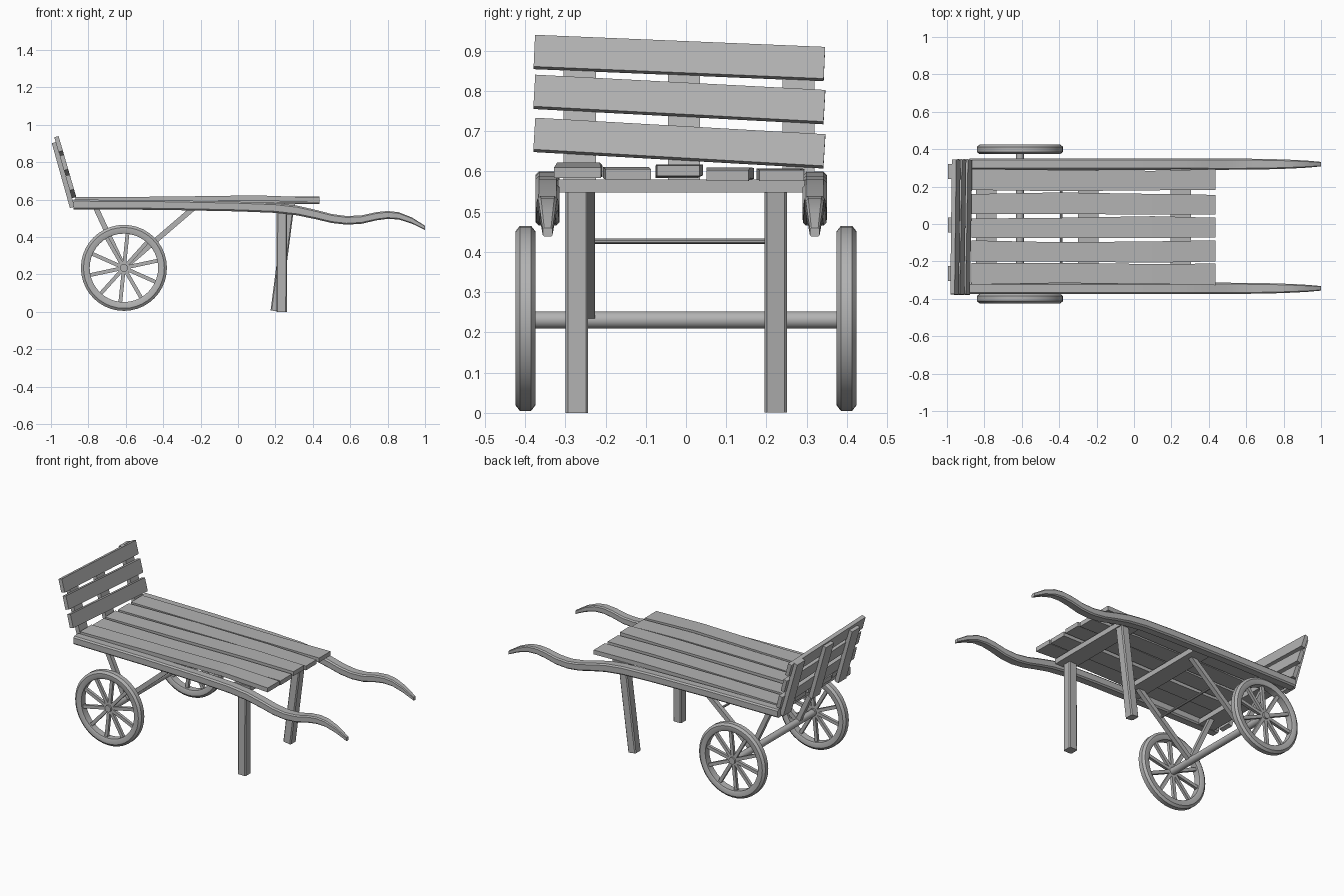
import bpy, bmesh, math
from mathutils import Vector

if "Cube" in bpy.data.objects:
    bpy.data.objects.remove(bpy.data.objects["Cube"])

# one dark grey for the whole cart
GREY = bpy.data.materials.new("dark_grey")
GREY.diffuse_color = (0.45, 0.45, 0.45, 1)
GREY.use_nodes = True
GREY.node_tree.nodes["Principled BSDF"].inputs["Base Color"].default_value = GREY.diffuse_color


def finish(name, bm, smooth=False):
    bmesh.ops.recalc_face_normals(bm, faces=bm.faces)
    me = bpy.data.meshes.new(name)
    bm.to_mesh(me)
    bm.free()
    me.materials.append(GREY)
    ob = bpy.data.objects.new(name, me)
    bpy.context.collection.objects.link(ob)
    if smooth:
        bpy.ops.object.select_all(action='DESELECT')
        ob.select_set(True)
        bpy.context.view_layer.objects.active = ob
        bpy.ops.object.shade_smooth_by_angle(angle=math.radians(30))
    return ob


def loft(bm, rings, closed=False):
    """Skin a list of point rings; cap the ends unless closed."""
    vs = [[bm.verts.new(p) for p in r] for r in rings]
    n = len(vs[0])
    pairs = list(zip(vs, vs[1:] + vs[:1])) if closed else list(zip(vs, vs[1:]))
    for a, b in pairs:
        for i in range(n):
            j = (i + 1) % n
            bm.faces.new((a[i], a[j], b[j], b[i]))
    if not closed:
        bm.faces.new(vs[0][::-1])
        bm.faces.new(vs[-1])


def section(w, h, c):
    """Rectangle outline with chamfer c."""
    w, h = w / 2, h / 2
    if c == 0:
        return [(-w, -h), (w, -h), (w, h), (-w, h)]
    return [(-w + c, -h), (w - c, -h), (w, -h + c), (w, h - c),
            (w - c, h), (-w + c, h), (-w, h - c), (-w, -h + c)]


def bar(bm, a, b, w, h, side, c=0.0):
    """Straight bar from a to b; w is measured along 'side'."""
    a, b = Vector(a), Vector(b)
    d = (b - a).normalized()
    s = Vector(side)
    s = (s - d * s.dot(d)).normalized()
    t = d.cross(s)
    sec = section(w, h, c)
    loft(bm, [[p + s * u + t * v for u, v in sec] for p in (a, b)])


def rod(bm, a, b, r, n=16):
    a, b = Vector(a), Vector(b)
    d = (b - a).normalized()
    s = d.orthogonal().normalized()
    t = d.cross(s)
    loft(bm, [[p + (s * math.cos(k * math.tau / n) + t * math.sin(k * math.tau / n)) * r
               for k in range(n)] for p in (a, b)])


YC = -0.012  # the frame sits slightly off the axle centre

# side rails that sweep into handles: x, centre z, width, height
path = [(-0.88, 0.574, .06, .052), (-0.4, 0.571, .06, .052), (0.0, 0.563, .06, .052),
        (0.2, 0.555, .06, .052), (0.32, 0.541, .06, .052), (0.42, 0.519, .06, .05),
        (0.5, 0.499, .06, .048), (0.58, 0.489, .059, .046), (0.66, 0.493, .057, .045),
        (0.74, 0.511, .054, .044), (0.80, 0.518, .050, .042), (0.86, 0.513, .045, .039),
        (0.93, 0.488, .037, .033), (1.0, 0.449, .024, .022)]
for side, label in ((1, "back"), (-1, "front")):
    bm = bmesh.new()
    loft(bm, [[(x, YC + side * 0.332 + u, z + v) for u, v in section(w, h, min(w, h) * .16)]
              for x, z, w, h in path])
    finish(label + "_rail", bm, True)

# deck planks with a slight bow: centre y, and centre z at four stations
planks = [(-0.266, (.600, .602, .609, .597)), (-0.147, (.594, .596, .598, .593)),
          (-0.020, (.597, .600, .604, .602)), (0.107, (.593, .595, .597, .590)),
          (0.235, (.592, .594, .592, .590))]
for i, (y, zs) in enumerate(planks):
    bm = bmesh.new()
    rings = []
    for k, (x, z) in enumerate(zip((-0.87, -0.4, 0.1, 0.435), zs)):
        dy = 0.004 * math.sin(i * 2.1 + k * 1.7)
        w = 0.110 + 0.006 * math.cos(i * 1.3 + k * 2)
        rings.append([(x, y + dy + u, z + v) for u, v in section(w, .027, 0)])
    loft(bm, rings)
    finish("deck_plank_%d" % (i + 1), bm)

# cross beams under the deck
for i, x in enumerate((-0.79, -0.245, 0.25)):
    bm = bmesh.new()
    bar(bm, (x, -0.318, 0.564), (x, 0.294, 0.564), .11, .032, (1, 0, 0))
    finish("cross_beam_%d" % (i + 1), bm)

# headboard posts
for i, y in enumerate((-0.264, -0.005, 0.28)):
    bm = bmesh.new()
    bar(bm, (-0.886, y, 0.558), (-0.983, y, 0.905), .08, .026, (0, 1, 0))
    finish("headboard_post_%d" % (i + 1), bm)

# headboard slats, each a little crooked: centre z at front and back ends
for i, (za, zb) in enumerate(((.691, .650), (.798, .760), (.897, .867))):
    bm = bmesh.new()
    a = Vector((-0.866 - (za - .575) * .29, -0.377, za))
    b = Vector((-0.866 - (zb - .575) * .29, 0.344, zb))
    bar(bm, a, b, .082, .024, (-.28, 0, .96))
    finish("headboard_slat_%d" % (i + 1), bm)

# legs: the back one leans
bm = bmesh.new()
bar(bm, (0.233, -0.271, 0), (0.235, -0.271, 0.555), .056, .056, (1, 0, 0), .006)
finish("front_leg", bm)
bm = bmesh.new()
bar(bm, (0.201, 0.223, 0.004), (0.272, 0.223, 0.555), .054, .056, (1, 0, 0), .006)
finish("back_leg", bm)

# axle, struts and tie rod
AX, AZ, R = -0.61, 0.235, 0.23
bm = bmesh.new()
rod(bm, (AX, -0.40, AZ - .004), (AX, 0.40, AZ - .004), .021, 20)
finish("axle", bm, True)
for label, y in (("front", -0.24), ("back", 0.216)):
    bm = bmesh.new()
    bar(bm, (AX, y, AZ), (-0.762, y, 0.56), .028, .028, (0, 1, 0))
    bar(bm, (AX, y, AZ), (-0.232, y, 0.56), .028, .028, (0, 1, 0))
    finish(label + "_struts", bm)
bm = bmesh.new()
rod(bm, (-0.39, -0.24, 0.427), (-0.39, 0.216, 0.427), .007, 10)
finish("tie_rod", bm, True)

# wheels: bevelled rim, hub and ten spokes
rim = [(.183, -.021), (.19, -.025), (.216, -.025), (R, -.014),
       (R, .014), (.216, .025), (.19, .025), (.183, .021)]
for label, y in (("front", -0.399), ("back", 0.399)):
    bm = bmesh.new()
    N = 40
    loft(bm, [[(AX + r * math.cos(k * math.tau / N), y + w, AZ + r * math.sin(k * math.tau / N))
               for r, w in rim] for k in range(N)], closed=True)
    finish(label + "_wheel_rim", bm, True)
    bm = bmesh.new()
    rod(bm, (AX, y - .02, AZ), (AX, y + .02, AZ), .021, 20)
    finish(label + "_hub", bm, True)
    bm = bmesh.new()
    for k in range(10):
        a = math.radians(12 + 36 * k)
        d = Vector((math.cos(a), 0, math.sin(a)))
        c = Vector((AX, y, AZ))
        bar(bm, c + d * .01, c + d * .19, .018, .020, (0, 1, 0))
    finish(label + "_spokes", bm)
